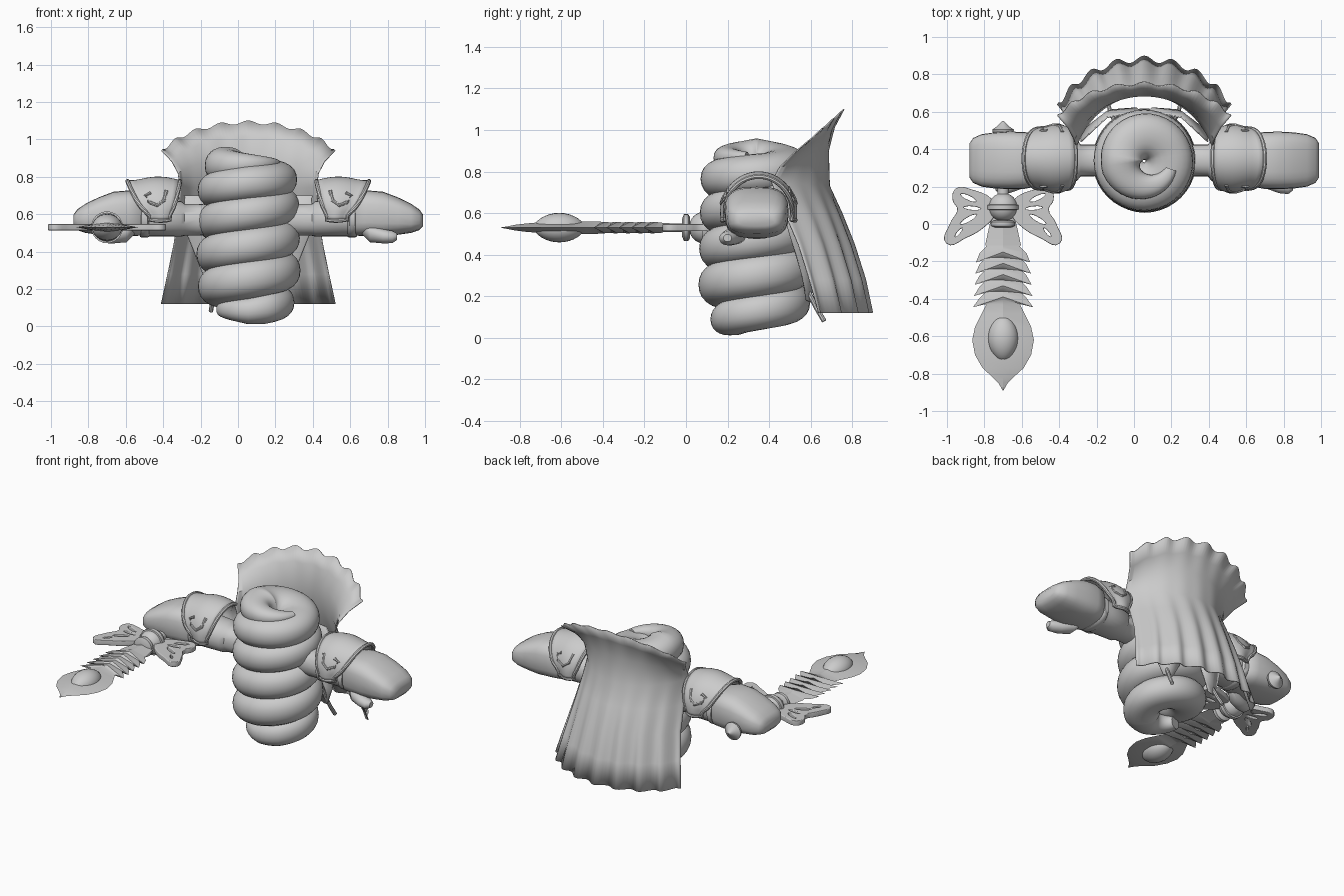
import bpy, bmesh
from math import sin, cos, pi, radians, copysign
from mathutils import Vector

cube = bpy.data.objects.get("Cube")
if cube:
    bpy.data.objects.remove(cube, do_unlink=True)

GREY = (0.6, 0.6, 0.6, 1)
mat = bpy.data.materials.new("plain grey")
mat.use_nodes = True
mat.diffuse_color = GREY
mat.node_tree.nodes["Principled BSDF"].inputs["Base Color"].default_value = GREY

CX, CY = 0.055, 0.34      # body axis
SX, SZ = -0.70, 0.53      # sword axis


def finish(ob, angle=40):
    if not ob.data.materials:
        ob.data.materials.append(mat)
    bpy.ops.object.select_all(action='DESELECT')
    ob.select_set(True)
    bpy.context.view_layer.objects.active = ob
    bpy.ops.object.shade_smooth_by_angle(angle=radians(angle))
    return ob


def skin(name, rows, wrap=True, caps=True, mirror=False, thick=0, angle=40, origin=(0, 0, 0)):
    """Join rows of points into a surface."""
    bm = bmesh.new()
    grid = [[bm.verts.new(p) for p in row] for row in rows]
    n = len(grid[0])
    for a, b in zip(grid, grid[1:]):
        for j in range(n if wrap else n - 1):
            k = (j + 1) % n
            bm.faces.new((a[j], a[k], b[k], b[j]))
    if wrap and caps:
        bm.faces.new(grid[0])
        bm.faces.new(grid[-1])
    bmesh.ops.recalc_face_normals(bm, faces=bm.faces)
    me = bpy.data.meshes.new(name)
    bm.to_mesh(me)
    bm.free()
    ob = bpy.data.objects.new(name, me)
    ob.location = origin
    bpy.context.collection.objects.link(ob)
    finish(ob, angle)
    if thick:
        m = ob.modifiers.new("thickness", 'SOLIDIFY')
        m.thickness, m.offset = thick, 0
    if mirror:
        ob.modifiers.new("mirror", 'MIRROR')
    return ob


def oval(a, b, power=2, n=24):
    """Rounded-box outline as (u, v) pairs."""
    f = lambda c: copysign(abs(c) ** (2 / power), c)
    return [(a * f(cos(2 * pi * i / n)), b * f(sin(2 * pi * i / n))) for i in range(n)]


def tube(name, path, radius, closed=False, **kw):
    path = [Vector(p) for p in path]
    rows, last = [], len(path) - 1
    for i, p in enumerate(path):
        if closed:
            d = path[(i + 1) % len(path)] - path[i - 1]
        else:
            d = path[min(i + 1, last)] - path[max(i - 1, 0)]
        d.normalize()
        side = d.cross(Vector((0.31, 0.2, 0.93))).normalized()
        up = side.cross(d)
        rows.append([p + side * u + up * v for u, v in oval(radius, radius, n=8)])
    if closed:
        rows.append(rows[0])
    return skin(name, rows, caps=not closed, **kw)


def ramp(keys, t):
    for (t0, a), (t1, b) in zip(keys, keys[1:]):
        if t <= t1:
            return a + (b - a) * (t - t0) / (t1 - t0)
    return keys[-1][1]


# coiled body: one thick tube winding upward and tapering at both ends
HEIGHT = [(-.2, .09), (0, .085), (1, .255), (3.5, .69), (4, .765), (4.3, .79), (4.75, .86), (5.2, .87)]
WIDTH = [(-.2, .04), (.1, .11), (1, .13), (4, .13), (4.5, .125), (4.8, .11), (5.2, .03)]
THICK = [(-.2, .04), (.1, .09), (1, .11), (4, .1), (4.75, .1), (5.2, .025)]
RADIUS = [(-.2, .14), (.1, .13), (1, .15), (4, .14), (4.75, .12), (5.2, .15)]
rows = []
for i in range(217):
    k = -.2 + i * 5.4 / 216
    t = 2 * pi * k - pi / 2
    r, z = ramp(RADIUS, k), ramp(HEIGHT, k)
    rows.append([(CX + (r + u) * cos(t), CY + (r + u) * sin(t), max(z + v, 0))
                 for u, v in oval(ramp(WIDTH, k), ramp(THICK, k), 2.2)])
skin("coiled_body", rows, angle=60)


# arms and mitten hands, mirrored about the body axis
def limb(name, sections, power):
    skin(name, [[(x, y + u, z + v) for u, v in oval(ry, rz, power)]
                for x, y, z, ry, rz in sections], mirror=True, origin=(CX, 0, 0), angle=50)


limb("upper_arms", [(.2, .34, .57, .08, .08), (.27, .34, .57, .085, .085), (.34, .34, .57, .085, .085),
                    (.36, .34, .575, .11, .095), (.5, .34, .58, .12, .1), (.56, .34, .58, .12, .1)], 2.2)
limb("cuffs", [(.53, .34, .58, .12, .1), (.54, .34, .58, .135, .105),
               (.57, .34, .58, .135, .105), (.58, .34, .58, .12, .1)], 2.2)
limb("hands", [(.55, .34, .59, .1, .09), (.58, .34, .6, .14, .115), (.64, .34, .605, .152, .122),
               (.72, .34, .6, .154, .12), (.8, .34, .59, .15, .1), (.87, .34, .578, .14, .078),
               (.915, .34, .57, .12, .055), (.935, .34, .567, .09, .03)], 3)
limb("thumbs", [(.6, .27, .53, .03, .03), (.65, .24, .495, .05, .045), (.72, .21, .482, .045, .038),
                (.77, .2, .478, .04, .033), (.795, .2, .48, .02, .018)], 2)


# shoulder guards: arched shells narrowing toward the front and back flaps
def guard(u, v, lift=1):
    phi = radians(-12 + 204 * v)
    h = max(sin(phi), 0) ** .6
    left, right = .42 - .055 * h, .53 + .115 * h
    swell = lift * (.9 + .1 * sin(pi * min(u * 1.2, 1)))
    return (left + (right - left) * u, .35 - .18 * swell * cos(phi), .605 + .19 * swell * sin(phi))


N = 28
skin("shoulder_guards", [[guard(i / 8, j / N) for i in range(9)] for j in range(N + 1)],
     wrap=False, thick=.012, mirror=True, origin=(CX, 0, 0))
edge = [guard(0, j / N) for j in range(N + 1)] + [guard(i / 6, 1) for i in range(1, 6)]
edge += [guard(1, 1 - j / N) for j in range(N + 1)] + [guard(1 - i / 6, 0) for i in range(1, 6)]
tube("guard_rims", edge, .012, closed=True, mirror=True, origin=(CX, 0, 0))
for name, flip in (("front_guard_curls", False), ("back_guard_curls", True)):
    curl = [(.25, .25), (.3, .16), (.5, .12), (.7, .15), (.75, .21), (.6, .23)]
    tube(name, [guard(u, 1 - v if flip else v, 1.02) for u, v in curl], .01,
         mirror=True, origin=(CX, 0, 0))

# cape with flared collar: half width, back y, edge y, back z, edge z, ripple
CAPE = [(.465, .75, .57, 1.09, .93, .01), (.41, .71, .51, 1.01, .88, .004), (.375, .685, .45, .9, .82, 0),
        (.365, .69, .41, .73, .75, 0), (.375, .745, .47, .6, .6, .005), (.395, .8, .53, .45, .45, .01),
        (.43, .85, .58, .28, .28, .014), (.465, .88, .62, .12, .12, .018)]
rows = []
for w, yb, ye, zb, ze, wave in CAPE:
    row = []
    for i in range(65):
        u = i / 32 - 1
        arc = (cos(radians(80 * u)) - cos(radians(80))) / (1 - cos(radians(80)))
        ripple = wave * cos(u * pi * 8)
        row.append((CX + w * sin(radians(70 * u)) / sin(radians(70)),
                    ye + (yb - ye) * arc + ripple, ze + (zb - ze) * arc + ripple * (zb > 1)))
    rows.append(row)
skin("cape", rows, wrap=False, thick=.006, angle=35)

# folded back wings and their thin trailing tails
skin("back_wings", [[(.02, .6, .7), (.2, .57, .7), (.34, .44, .7)],
                    [(.04, .62, .5), (.2, .6, .5), (.33, .5, .5)],
                    [(.08, .61, .3), (.17, .61, .28), (.25, .56, .3)],
                    [(.14, .6, .18), (.17, .6, .17), (.2, .58, .18)]],
     wrap=False, thick=.008, mirror=True, origin=(CX, 0, 0))
tube("wing_tails", [(.15, .54, .4), (.18, .59, .22), (.19, .63, .14), (.2, .665, .08)], .012,
     mirror=True, origin=(CX, 0, 0))


# sword blade: diamond sections whose edges sweep into barbs, then a leaf tip
def diamond(hw, y, t, sweep=0):
    return [(SX - hw, y - sweep, SZ), (SX, y, SZ + t), (SX + hw, y - sweep, SZ), (SX, y, SZ - t)]


rows = [diamond(.06, .05, .02), diamond(.08, -.04, .02), diamond(.095, -.11, .022)]
for i in range(5):
    y = -.12 - .06 * i
    rows += [diamond(.09, y, .025), diamond(.125, y - .015, .026, .02),
             diamond(.145 + .004 * i, y - .03, .027, .055), diamond(.115, y - .045, .028, .025)]
rows += [diamond(.09, -.43, .03), diamond(.115, -.48, .03), diamond(.15, -.55, .03),
         diamond(.165, -.62, .03), diamond(.15, -.7, .026), diamond(.11, -.77, .02),
         diamond(.055, -.82, .014), diamond(.025, -.85, .008), diamond(.002, -.89, .001)]
skin("sword_blade", rows, angle=25)


# turned parts along the sword axis: (y, radius) profiles
def turned(name, profile, sx=1.0):
    skin(name, [[(SX + u * sx, y, SZ + v) for u, v in oval(r, r)] for y, r in profile])


turned("sword_handle", [(.5, .03), (-.02, .03)])
turned("pommel", [(.47, .03), (.49, .055), (.505, .058), (.52, .035), (.55, .004)])
turned("guard_ball", [(.09 + .075 * cos(pi * i / 16), .002 + .075 * sin(pi * i / 16)) for i in range(17)])
turned("guard_band", [(.075, .07), (.078, .085), (.102, .085), (.105, .07)])
turned("guard_collar", [(.02, .05), (.01, .065), (-.01, .065), (-.02, .04)])
turned("blade_gem", [(-.61 + .125 * cos(pi * i / 16), .001 + .07 * sin(pi * i / 16) ** 1.3)
                     for i in range(17)], 1.15)

# butterfly guard wings with cut-out cells
WING = [(.05, .11), (.17, .18), (.25, .185), (.265, .13), (.24, .08), (.28, 0),
        (.3, -.1), (.2, -.07), (.1, -.01), (.05, .05)]
CELLS = [(.185, .14, .05, .016, 25), (.165, .085, .05, .014, 5),
         (.185, .025, .055, .016, -30), (.237, -.045, .035, .012, -50)]
for name, side in (("left_guard_wing", 1), ("right_guard_wing", -1)):
    outlines = [WING]
    for x, y, a, b, turn in CELLS:
        c, s = cos(radians(turn)), sin(radians(turn))
        outlines.append([(x + u * c - v * s, y + u * s + v * c) for u, v in oval(a, b, n=8)])
    cu = bpy.data.curves.new(name, 'CURVE')
    cu.dimensions, cu.fill_mode = '2D', 'BOTH'
    cu.extrude, cu.bevel_depth, cu.resolution_u = .012, .005, 5
    for pts in outlines:
        sp = cu.splines.new('BEZIER')
        sp.bezier_points.add(len(pts) - 1)
        for bp, (x, y) in zip(sp.bezier_points, pts):
            bp.co = (x * side, y, 0)
            bp.handle_left_type = bp.handle_right_type = 'AUTO'
        sp.use_cyclic_u = True
    ob = bpy.data.objects.new(name, cu)
    ob.location = (SX, 0, SZ)
    bpy.context.collection.objects.link(ob)
    bpy.ops.object.select_all(action='DESELECT')
    ob.select_set(True)
    bpy.context.view_layer.objects.active = ob
    bpy.ops.object.convert(target='MESH')
    finish(bpy.context.view_layer.objects.active)
